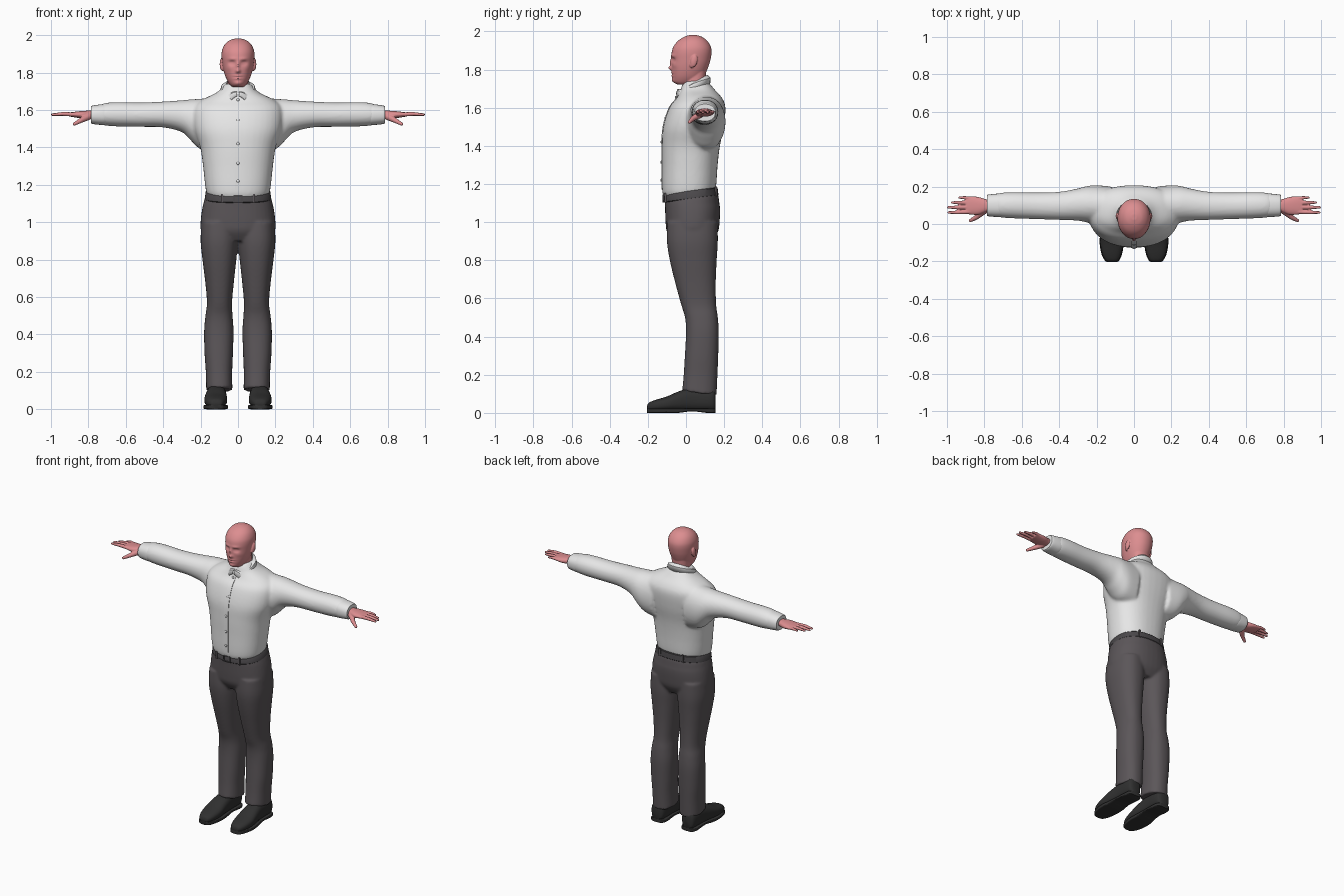
import bpy, bmesh
from math import cos, sin, pi, exp, copysign, radians
from mathutils import Vector, Matrix

if "Cube" in bpy.data.objects:
    bpy.data.objects.remove(bpy.data.objects["Cube"])


def material(name, *rgb):
    m = bpy.data.materials.new(name)
    m.use_nodes = True
    m.diffuse_color = (*rgb, 1)
    m.node_tree.nodes["Principled BSDF"].inputs["Base Color"].default_value = (*rgb, 1)
    return m


skin = material("pink skin", .72, .27, .28)
white = material("shirt white", .8, .8, .8)
grey = material("trouser grey", .105, .093, .1)
belt_grey = material("belt charcoal", .07, .065, .07)
black = material("shoe black", .03, .03, .03)


def smooth_rows(rows, steps):
    """Catmull-Rom interpolation through rows of numbers."""
    out = []
    for i in range(len(rows) - 1):
        p = [rows[max(0, min(len(rows) - 1, i + k))] for k in (-1, 0, 1, 2)]
        for s in range(steps):
            t = s / steps
            out.append([.5 * (2*b + (c-a)*t + (2*a-5*b+4*c-d)*t*t + (3*b-a-3*c+d)*t**3)
                        for a, b, c, d in zip(*p)])
    return out + [list(rows[-1])]


def loft(bm, rows, axis="z", side=1, power=2.3, steps=4, seg=40):
    """Rows hold position along the axis, then low and high bounds across it."""
    rings = []
    for t, a0, a1, b0, b1 in smooth_rows(rows, steps):
        ring = []
        for k in range(seg):
            c, s = cos(2*pi*k/seg), sin(2*pi*k/seg)
            a = (a0+a1)/2 + (a1-a0)/2 * copysign(abs(c)**(2/power), c)
            b = (b0+b1)/2 + (b1-b0)/2 * copysign(abs(s)**(2/power), s)
            co = {"x": (t, a, b), "y": (a, t, b), "z": (a, b, t)}[axis]
            ring.append(bm.verts.new((co[0]*side, co[1], co[2])))
        rings.append(ring)
    for r, q in zip(rings, rings[1:]):
        for k in range(seg):
            n = (k+1) % seg
            bm.faces.new((r[k], r[n], q[n], q[k]))
    bm.faces.new(rings[0])
    bm.faces.new(rings[-1])


def ball(bm, pos, scale, rot=0):
    m = Matrix.Translation(pos) @ Matrix.Rotation(rot, 4, "X") @ Matrix.Diagonal((*scale, 1))
    bmesh.ops.create_uvsphere(bm, u_segments=20, v_segments=12, radius=1, matrix=m)


def capsule(bm, p, q, r0, r1):
    p, q = Vector(p), Vector(q)
    d = q - p
    m = Matrix.Translation((p+q)/2) @ d.to_track_quat("Z", "Y").to_matrix().to_4x4()
    bmesh.ops.create_cone(bm, cap_ends=True, segments=16, radius1=r0, radius2=r1,
                          depth=d.length, matrix=m)
    ball(bm, p, (r0,)*3)
    ball(bm, q, (r1,)*3)


def box(bm, pos, size):
    bmesh.ops.create_cube(bm, size=1, matrix=Matrix.Translation(pos) @ Matrix.Diagonal((*size, 1)))


def finish(name, bm, mat, voxel=0, relax=0):
    """Turn the mesh into an object, optionally fusing overlapping volumes."""
    bmesh.ops.recalc_face_normals(bm, faces=bm.faces)
    me = bpy.data.meshes.new(name)
    bm.to_mesh(me)
    bm.free()
    me.materials.append(mat)
    ob = bpy.data.objects.new(name, me)
    bpy.context.collection.objects.link(ob)
    bpy.ops.object.select_all(action="DESELECT")
    ob.select_set(True)
    bpy.context.view_layer.objects.active = ob
    if voxel:
        r = ob.modifiers.new("fuse", "REMESH")
        r.mode, r.voxel_size, r.use_smooth_shade = "VOXEL", voxel, True
        s = ob.modifiers.new("relax", "SMOOTH")
        s.factor, s.iterations = .5, relax
    else:
        bpy.ops.object.shade_smooth_by_angle(angle=radians(40))
    return ob


# Shirt: body and sleeves fused together
body = [(1.13, -.155, .155, -.1, .145), (1.17, -.172, .172, -.124, .158),
        (1.3, -.187, .187, -.126, .166), (1.4, -.202, .202, -.126, .178),
        (1.5, -.235, .235, -.12, .198), (1.6, -.24, .24, -.088, .207),
        (1.65, -.2, .2, -.05, .19), (1.69, -.12, .12, -.03, .155),
        (1.72, -.085, .085, -.02, .13), (1.74, -.07, .07, -.005, .11)]
sleeve = [(.12, .0, .2, 1.37, 1.67), (.2, .0, .207, 1.39, 1.66), (.25, .008, .203, 1.435, 1.657),
          (.3, .018, .19, 1.482, 1.652), (.4, .022, .172, 1.507, 1.645),
          (.52, .026, .168, 1.51, 1.64), (.64, .03, .17, 1.512, 1.642),
          (.71, .035, .167, 1.517, 1.637), (.74, .045, .158, 1.527, 1.625)]
bm = bmesh.new()
loft(bm, body)
for side in (1, -1):
    loft(bm, sleeve, "x", side, power=2.1)
for v in bm.verts:  # waistline rises toward the back
    if v.co.z < 1.3:
        v.co.z += .12 * v.co.y * min(1, (1.3 - v.co.z) / .13)
finish("shirt", bm, white, .009, 6)

# Shirt cuffs
bm = bmesh.new()
for side in (1, -1):
    loft(bm, [(.705, .044, .158, 1.524, 1.628), (.715, .037, .163, 1.519, 1.632),
              (.775, .041, .158, 1.525, 1.624), (.787, .046, .153, 1.53, 1.619)], "x", side)
finish("cuffs", bm, white)

# Button placket follows the chest line
front = [(r[0], r[3]) for r in smooth_rows(body, 4) if 1.165 < r[0] < 1.7]
bm = bmesh.new()
rows = [[bm.verts.new((x, y - d, z)) for x, d in ((-.016, -.004), (-.016, .003), (.016, .003), (.016, -.004))]
        for z, y in front]
for r, q in zip(rows, rows[1:]):
    for k in range(3):
        bm.faces.new((r[k], r[k+1], q[k+1], q[k]))
finish("button_placket", bm, white)

bm = bmesh.new()
for z in (1.22, 1.315, 1.42, 1.545, 1.655):
    y = min(front, key=lambda f: abs(f[0] - z))[1]
    ball(bm, (0, y - .004, z), (.008, .004, .008))
finish("shirt_buttons", bm, white)

# Folded collar: a sheet around the neck with two pointed flaps in front
bm = bmesh.new()
rows, count = [], 64
for i in range(count + 1):
    a = radians(4) + (2*pi - radians(8)) * i / count
    back = (1 - cos(a)) / 2
    near = min(a, 2*pi - a)
    drop = .02 + .055 * exp(-((near - .75) / .42)**2) + .035 * back
    top = Vector((.064 * sin(a), .045 - .067 * cos(a), 1.698 + .075 * back))
    low = Vector((.098 * sin(a), .037 - .09 * cos(a), top.z - drop))
    mid = (top + low) / 2 + Vector((.008 * sin(a), -.008 * cos(a), .012))
    inner = Vector((top.x * .95, .045 + (top.y - .045) * .95, top.z - .06))
    rows.append([bm.verts.new(p) for p in (inner, top, mid, low)])
for r, q in zip(rows, rows[1:]):
    for k in range(3):
        bm.faces.new((r[k], r[k+1], q[k+1], q[k]))
collar = finish("collar", bm, white)
collar.modifiers.new("cloth", "SOLIDIFY").thickness = .005

# Trousers: hips and legs fused together
bm = bmesh.new()
loft(bm, [(.9, -.15, .15, -.07, .14), (.95, -.195, .195, -.1, .168), (1.0, -.2, .2, -.107, .176),
          (1.08, -.19, .19, -.11, .178), (1.14, -.172, .172, -.112, .163)])
leg = [(.105, .03, .17, -.02, .16), (.2, .031, .172, -.012, .165), (.3, .027, .179, -.006, .169),
       (.42, .024, .181, .0, .172), (.5, .029, .174, -.005, .167), (.57, .032, .166, -.026, .158),
       (.68, .022, .175, -.056, .156), (.8, .009, .19, -.085, .161), (.9, .001, .2, -.1, .167),
       (1, .005, .195, -.098, .165)]
for side in (1, -1):
    loft(bm, leg, "z", side)
for v in bm.verts:  # hems dip at the heel
    if v.co.z < .2:
        v.co.z -= .13 * (v.co.y - .06) * (.2 - v.co.z) / .09
    elif v.co.z > 1.1:
        v.co.z += .12 * v.co.y
finish("trousers", bm, grey, .008, 4)

# Belt, loops and buckle
bm = bmesh.new()
loft(bm, [(1.118, -.174, .174, -.114, .167), (1.122, -.178, .178, -.118, .17),
          (1.158, -.173, .173, -.116, .166), (1.162, -.169, .169, -.112, .162)], steps=1, seg=64)
for v in bm.verts:
    v.co.z += .13 * v.co.y
finish("belt", bm, belt_grey)
bm = bmesh.new()
for x in (-.085, .085):
    box(bm, (x, -.106, 1.127), (.012, .012, .05))
    box(bm, (x, .157, 1.163), (.012, .012, .05))
finish("belt_loops", bm, grey)
bm = bmesh.new()
for s in (-1, 1):
    box(bm, (0, -.119, 1.125 + .018 * s), (.05, .008, .006))
    box(bm, (.022 * s, -.119, 1.125), (.006, .008, .04))
finish("belt_buckle", bm, belt_grey)

# Shoes with soles
shoe = [(-.204, .1, .135, .02, .035), (-.195, .083, .152, .012, .053), (-.16, .068, .17, .01, .068),
        (-.1, .058, .18, .01, .086), (-.04, .06, .175, .01, .112), (.03, .064, .166, .01, .132),
        (.11, .064, .164, .01, .13), (.145, .072, .157, .01, .125), (.156, .09, .14, .02, .1)]
bm = bmesh.new()
for side in (1, -1):
    loft(bm, shoe, "y", side, power=2.5)
finish("shoes", bm, black)
bm = bmesh.new()
for side in (1, -1):
    loft(bm, [(y, a - .004, b + .004, .008 if -.02 < y < .06 else 0, .024)
              for y, a, b, _, _ in shoe], "y", side, power=6)
finish("shoe_soles", bm, black)

# Hands: palm, four fingers and a thumb fused together
fingers = [(.062, .991, .0095), (.089, .993, .0095), (.115, .973, .009), (.141, .935, .008)]
for side, label in ((1, "left"), (-1, "right")):
    bm = bmesh.new()
    loft(bm, [(.74, .066, .13, 1.55, 1.598), (.79, .064, .132, 1.555, 1.597),
              (.83, .05, .144, 1.554, 1.595), (.87, .05, .148, 1.56, 1.591),
              (.9, .055, .142, 1.565, 1.587)], "x", side)
    for y, tip, r in fingers:
        knuckle = ((tip + .88) / 2 * side, y, 1.579)
        capsule(bm, (.875 * side, .1 + (y - .1) * .9, 1.576), knuckle, r * 1.25, r * 1.1)
        capsule(bm, knuckle, (tip * side, y, 1.575), r * 1.1, r * .75)
    capsule(bm, (.8 * side, .072, 1.565), (.842 * side, .036, 1.543), .019, .013)
    capsule(bm, (.842 * side, .036, 1.543), (.875 * side, .018, 1.525), .013, .009)
    finish(label + "_hand", bm, skin, .0035, 3)

# Head: skull shaped by soft bumps (x, z, width, height, push), then neck and ears
bumps = [(0, 1.808, .012, .011, -.018), (0, 1.838, .009, .022, -.01), (.032, 1.851, .016, .011, .013),
         (.032, 1.85, .011, .006, -.006), (.03, 1.873, .024, .008, -.005),
         (0, 1.783, .021, .004, -.006), (0, 1.768, .018, .005, -.006),
         (0, 1.776, .025, .003, .004), (0, 1.743, .02, .012, -.007), (.048, 1.822, .018, .015, -.003)]
bm = bmesh.new()
loft(bm, [(1.722, -.028, .028, -.045, .03), (1.735, -.043, .043, -.064, .07),
          (1.76, -.059, .059, -.071, .092), (1.79, -.071, .071, -.074, .107),
          (1.82, -.079, .079, -.075, .119), (1.85, -.084, .084, -.076, .128),
          (1.89, -.088, .088, -.075, .134), (1.92, -.085, .085, -.066, .13),
          (1.95, -.071, .071, -.043, .112), (1.972, -.046, .046, -.01, .084),
          (1.982, -.014, .014, .022, .052)], steps=8, seg=96, power=2.1)
for v in bm.verts:
    if v.co.y < .01:
        v.co.y += sum(push * exp(-((abs(v.co.x) - x) / w)**2 - ((v.co.z - z) / h)**2)
                      for x, z, w, h, push in bumps)
loft(bm, [(1.64, -.062, .062, -.015, .105), (1.7, -.058, .058, -.013, .104),
          (1.75, -.057, .057, -.008, .103), (1.81, -.06, .06, .0, .108)])
for side in (1, -1):
    ball(bm, (.088 * side, .042, 1.845), (.01, .018, .033), radians(-12))
    ball(bm, (.083 * side, .03, 1.825), (.009, .011, .016))
finish("head", bm, skin, .0035, 3)
